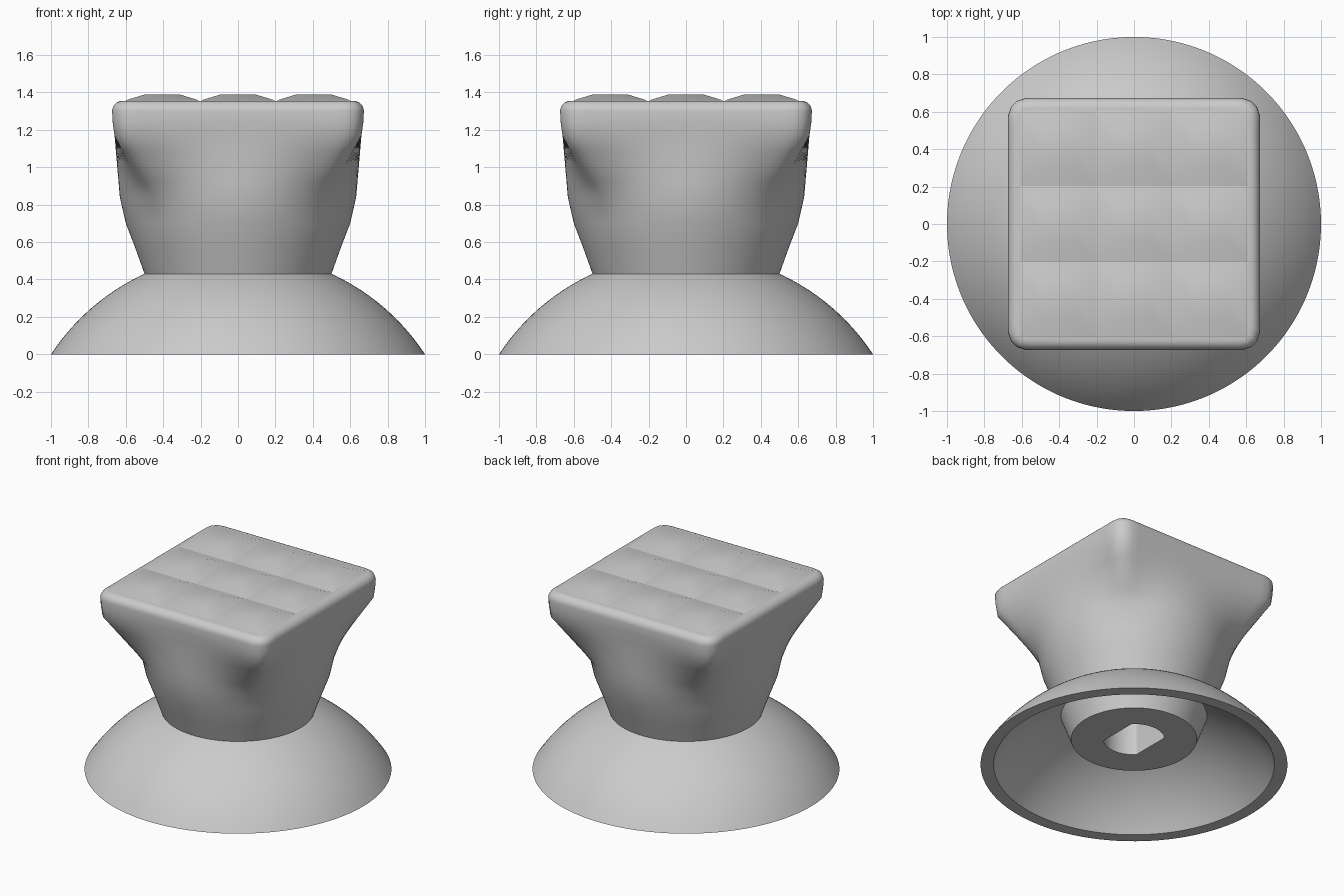
import bpy, bmesh
from math import sin, cos, pi, sqrt, radians

if "Cube" in bpy.data.objects:
    bpy.data.objects.remove(bpy.data.objects["Cube"])

SEGMENTS = 128

grey = bpy.data.materials.new("grey plastic")
grey.use_nodes = True
grey.diffuse_color = (0.6, 0.6, 0.6, 1)
grey.node_tree.nodes["Principled BSDF"].inputs["Base Color"].default_value = (0.6, 0.6, 0.6, 1)


def finish(bm, name, angle):
    """Turn a bmesh into a shaded object."""
    bmesh.ops.recalc_face_normals(bm, faces=bm.faces)
    mesh = bpy.data.meshes.new(name)
    bm.to_mesh(mesh)
    bm.free()
    mesh.materials.append(grey)
    obj = bpy.data.objects.new(name, mesh)
    bpy.context.collection.objects.link(obj)
    bpy.ops.object.select_all(action='DESELECT')
    obj.select_set(True)
    bpy.context.view_layer.objects.active = obj
    bpy.ops.object.shade_smooth_by_angle(angle=radians(angle))
    return obj


def circle(r):
    return lambda a: r


def rounded_square(half, corner):
    """Polar radius of a square with rounded corners."""
    def radius(a):
        u, v = sorted((abs(cos(a)), abs(sin(a))))
        inner = half - corner
        if half * u / v <= inner:
            return half / v
        along = inner * (u + v)
        return along + sqrt(along ** 2 - 2 * inner ** 2 + corner ** 2)
    return radius


def double_flat(r, flat):
    """Polar radius of a round hole with two opposite flats."""
    return lambda a: min(r, flat / max(abs(cos(a)), 0.01))


def loft(bm, sections, closed=False):
    """Skin a list of (height, polar radius function) sections."""
    rings = []
    for z, radius in sections:
        angles = [2 * pi * (i + 0.5) / SEGMENTS for i in range(SEGMENTS)]
        rings.append([bm.verts.new((radius(a) * cos(a), radius(a) * sin(a), z)) for a in angles])
    pairs = list(zip(rings, rings[1:]))
    if closed:
        pairs.append((rings[-1], rings[0]))
    for low, high in pairs:
        for i in range(SEGMENTS):
            j = (i + 1) % SEGMENTS
            bm.faces.new((low[i], low[j], high[j], high[i]))
    if not closed:
        bm.faces.new(rings[0])
        bm.faces.new(rings[-1])


# Skirt: hollow spherical cap with an even wall
DROP = 0.657


def cap_arc(r_start, r_end, steps=20):
    ball = sqrt(r_start ** 2 + DROP ** 2)
    radii = [r_start + (r_end - r_start) * i / steps for i in range(steps + 1)]
    return [(sqrt(ball ** 2 - r ** 2) - DROP, circle(r)) for r in radii]


bm = bmesh.new()
loft(bm, cap_arc(1.0, 0.47) + cap_arc(0.915, 0.45)[::-1], closed=True)
finish(bm, "skirt", 30)

# Grip: shaft hole, hub cone, then a round neck flaring to a rounded square head
hole = double_flat(0.2, 0.14)
sections = [(0.9, hole), (0.19, hole)]
sections += [(z, circle(r)) for z, r in
             ((0.19, 0.41), (0.43, 0.5), (0.57, 0.55), (0.7, 0.6), (0.84, 0.632))]
neck, head = circle(0.632), rounded_square(0.66, 0.09)
for k in (0.25, 0.5, 0.75, 1):
    sections.append((0.84 + 0.33 * k, lambda a, k=k: neck(a) * (1 - k) + head(a) * k))
sections.append((1.24, rounded_square(0.67, 0.1)))
for i in range(7):
    t = i / 6 * pi / 2
    inset = 0.055 * (1 - cos(t))
    sections.append((1.3 + 0.055 * sin(t), rounded_square(0.673 - inset, 0.1 - inset)))
bm = bmesh.new()
loft(bm, sections)
finish(bm, "grip", 50)

# Top tread: three by three field of low blunt pyramids
PITCH, FLAT = 0.405, 0.09
bm = bmesh.new()
for ix in (-1, 0, 1):
    for iy in (-1, 0, 1):
        def square(half, z):
            return [bm.verts.new((ix * PITCH + sx * half, iy * PITCH + sy * half, z))
                    for sx, sy in ((-1, -1), (1, -1), (1, 1), (-1, 1))]
        base, crown = square(PITCH / 2, 1.356), square(FLAT, 1.39)
        bm.faces.new(crown)
        for i in range(4):
            j = (i + 1) % 4
            bm.faces.new((base[i], base[j], crown[j], crown[i]))
bmesh.ops.remove_doubles(bm, verts=bm.verts, dist=0.001)
finish(bm, "top_tread", 30)
